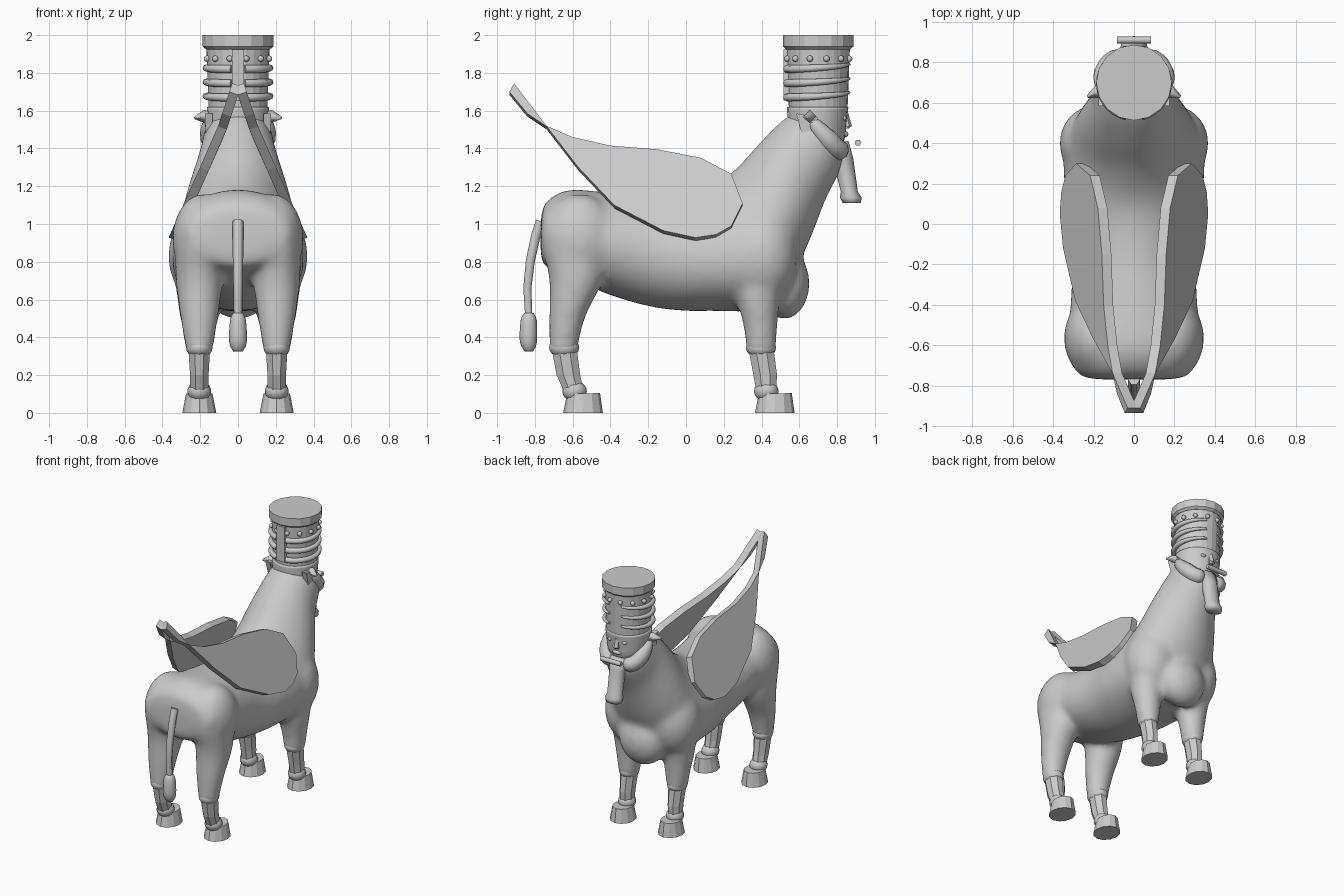
import bpy, bmesh, math
from mathutils import Vector, Matrix

if "Cube" in bpy.data.objects:
    bpy.data.objects.remove(bpy.data.objects["Cube"])

def finish(name, bm, smooth=False):
    bmesh.ops.recalc_face_normals(bm, faces=bm.faces)
    me = bpy.data.meshes.new(name)
    bm.to_mesh(me)
    bm.free()
    ob = bpy.data.objects.new(name, me)
    bpy.context.collection.objects.link(ob)
    for p in me.polygons:
        p.use_smooth = smooth
    return ob

def spline(rows, n):
    """Catmull-Rom interpolation of number rows."""
    out = []
    for i in range(len(rows) - 1):
        a, b, c, d = (rows[max(0, min(len(rows) - 1, i + k))] for k in (-1, 0, 1, 2))
        for j in range(n):
            t = j / n
            out.append([0.5 * (2*q + (r-p)*t + (2*p-5*q+4*r-s)*t*t + (3*q-p-3*r+s)*t**3)
                        for p, q, r, s in zip(a, b, c, d)])
    return out + [list(rows[-1])]

def loft(bm, rows, sides=8, x=0.0, turn=0.0):
    """Each row: one edge (y, z), opposite edge (y, z), half width, optional pinch of the first edge."""
    rings = []
    for y1, z1, y2, z2, w, *pinch in rows:
        e = pinch[0] if pinch else 0
        c = Vector((x, (y1+y2)/2, (z1+z2)/2))
        u = Vector((0, (y1-y2)/2, (z1-z2)/2))
        rings.append([bm.verts.new(c + u*math.cos(a) + Vector((w*math.sin(a)*(1-e*math.cos(a)), 0, 0)))
                      for a in (2*math.pi*(k+turn)/sides for k in range(sides))])
    for r, s in zip(rings, rings[1:]):
        for k in range(sides):
            m = (k+1) % sides
            bm.faces.new((r[k], r[m], s[m], s[k]))
    bm.faces.new(rings[0])
    bm.faces.new(rings[-1])

def ball(bm, loc, rad, seg=16):
    m = Matrix.Translation(loc) @ Matrix.Diagonal((*rad, 1))
    bmesh.ops.create_uvsphere(bm, u_segments=seg, v_segments=seg//2 + 2, radius=1, matrix=m)

def solid(name, rows, sides=8, x=0.0, turn=0.0, smooth=False):
    bm = bmesh.new()
    loft(bm, rows, sides, x, turn)
    return finish(name, bm, smooth)

def sphere(name, loc, rad, seg=16):
    bm = bmesh.new()
    ball(bm, loc, rad, seg)
    return finish(name, bm, True)

def tube(name, pts, radii, thick, res=2):
    cu = bpy.data.curves.new(name, 'CURVE')
    cu.dimensions = '3D'
    cu.bevel_depth = thick
    cu.bevel_resolution = res
    cu.use_fill_caps = True
    sp = cu.splines.new('POLY')
    sp.points.add(len(pts) - 1)
    for p, co, r in zip(sp.points, pts, radii):
        p.co = (*co, 1)
        p.radius = r
    ob = bpy.data.objects.new(name, cu)
    bpy.context.collection.objects.link(ob)
    return ob

# Body: torso, neck, shoulders, thighs and upper legs fused into one skin
torso = [(-.77, 1.0, -.77, .86, .15, 0), (-.745, 1.11, -.75, .78, .27, 0),
         (-.62, 1.18, -.64, .73, .325, 0), (-.4, 1.165, -.42, .63, .315, 0),
         (-.15, 1.145, -.15, .555, .305, .05), (.08, 1.17, .12, .54, .335, .16),
         (.25, 1.28, .46, .57, .335, .25), (.39, 1.43, .63, .86, .275, .15),
         (.5, 1.54, .74, 1.13, .21, 0), (.57, 1.59, .83, 1.31, .185, 0), (.63, 1.63, .84, 1.43, .16, 0)]
hind = [(-.765, .88, -.41, .88, .13), (-.725, .7, -.44, .7, .125),
        (-.725, .5, -.535, .5, .1), (-.725, .32, -.575, .32, .07)]
fore = [(.24, .8, .56, .8, .13), (.27, .6, .5, .6, .118),
        (.305, .45, .485, .45, .092), (.318, .32, .478, .32, .072)]
bm = bmesh.new()
loft(bm, spline(torso, 6), 40)
ball(bm, (0, .52, .685), (.185, .135, .19), 24)
for s in (-1, 1):
    ball(bm, (s*.185, -.565, .92), (.163, .205, .24), 24)
    ball(bm, (s*.19, .4, .83), (.18, .19, .25), 24)
    loft(bm, spline(hind, 4), 24, s*.205)
    loft(bm, spline(fore, 4), 24, s*.205)
body = finish('body', bm, True)
rm = body.modifiers.new('fuse', 'REMESH')
rm.mode = 'VOXEL'
rm.voxel_size = .018
rm.use_smooth_shade = True
sm = body.modifiers.new('soften', 'SMOOTH')
sm.factor = .5
sm.iterations = 18

# Lower legs: knee, faceted shin, fetlock and hoof
for s, side in ((-1, 'left'), (1, 'right')):
    for label, ky, fy in (('hind', -.645, -.59), ('front', .397, .425)):
        x = s*.205
        n = f'{side}_{label}_'
        sphere(n + 'knee', (x, ky, .345), (.07, .08, .055))
        solid(n + 'shin', [(ky-.072, .34, ky+.072, .34, .062),
                           (ky-.045, .2, ky+.09, .2, .053),
                           (fy-.055, .1, fy+.055, .1, .052)], 8, x, .5)
        sphere(n + 'fetlock', (x, fy, .115), (.063, .065, .055))
        hy = fy + .045
        solid(n + 'hoof', [(hy-.105, 0, hy+.105, 0, .09), (hy-.085, .1, hy+.09, .105, .07)],
              12, x)

# Tail with tuft
tube('tail', [(0, -.77, 1.015), (0, -.795, .94), (0, -.825, .8), (0, -.84, .66), (0, -.832, .5)],
     [1, 1, .95, .85, .75], .029, 1)
solid('tail_tuft', spline([(-.855, .53, -.81, .53, .025), (-.875, .49, -.79, .49, .042),
                           (-.88, .38, -.79, .37, .047), (-.855, .325, -.81, .325, .025)], 3),
      12, smooth=True)

# Wings: flat leaning slabs with a narrow upturned tip
blade = [(.24, 1.265), (.3, 1.11), (.24, .99), (.16, .945), (.05, .928), (-.12, .965), (-.38, 1.1),
         (-.57, 1.3), (-.74, 1.52), (-.6, 1.46), (-.4, 1.415), (-.15, 1.395), (.08, 1.35)]
tip = [(-.735, 1.515), (-.84, 1.585), (-.935, 1.7), (-.91, 1.745), (-.8, 1.6)]
def lean(z):
    return .362 - .446*(z-.94) if z < 1.5 else .112 - .33*(z-1.5)
for s, side in ((-1, 'left'), (1, 'right')):
    for part, outline in (('wing', blade), ('wing_tip', tip)):
        bm = bmesh.new()
        a, b = ([bm.verts.new((s*(lean(z)-d), y, z - d*.35)) for y, z in outline] for d in (0, .047))
        bm.faces.new(a)
        bm.faces.new(b)
        for k in range(len(a)):
            m = (k+1) % len(a)
            bm.faces.new((a[k], a[m], b[m], b[k]))
        finish(f'{side}_{part}', bm)

# Head with nose and mouth
solid('head', spline([(.6, 1.38, .8, 1.38, .09), (.56, 1.45, .84, 1.45, .14),
                      (.54, 1.53, .85, 1.53, .16), (.535, 1.62, .86, 1.62, .165)], 4),
      24, smooth=True)
solid('nose', [(.82, 1.59, .858, 1.59, .014), (.82, 1.52, .878, 1.52, .028),
               (.82, 1.505, .86, 1.505, .022)], 6)
sphere('mouth', (0, .842, 1.475), (.04, .018, .016), 10)

# Ears, cheek rolls and eyes
for s, side in ((-1, 'left'), (1, 'right')):
    tube(side + '_ear', [(s*.13, .66, 1.565), (s*.18, .655, 1.57), (s*.23, .63, 1.562)],
         [.8, 1, .2], .034, 0)
    solid(side + '_ear_base', [(.56, 1.59, .72, 1.56, .028), (.6, 1.47, .7, 1.47, .024)],
          4, s*.155, .5)
    tube(side + '_cheek_roll', spline([(s*.155, .67, 1.54), (s*.15, .73, 1.47),
                                       (s*.115, .79, 1.405), (s*.05, .825, 1.385)], 4),
         [.5, .65, .75, .85, .9] + [1]*6 + [.85, .55], .056, 3)
    sphere(side + '_eye', (s*.06, .835, 1.56), (.022, .016, .013), 10)

# Beard and the small floating bar in front of it
solid('beard', [(.765, 1.42, .86, 1.44, .07), (.78, 1.33, .885, 1.35, .06),
                (.82, 1.17, .91, 1.17, .058), (.815, 1.14, .93, 1.14, .068),
                (.83, 1.11, .925, 1.11, .062)], 12, smooth=True)
tube('lip_bar', [(-.085, .91, 1.43), (.085, .91, 1.43)], [1, 1], .018, 1)

# Crown: drum, top disc, back strip, studs and wrapped horns
CY = .7
solid('crown', [(CY-.155, 1.6, CY+.155, 1.6, .155), (CY-.168, 1.94, CY+.168, 1.94, .168)], 24)
solid('crown_top', [(CY-.17, 1.925, CY+.17, 1.925, .17), (CY-.187, 1.94, CY+.187, 1.94, .187),
                    (CY-.187, 2, CY+.187, 2, .187)], 16)
bm = bmesh.new()
bmesh.ops.create_cube(bm, size=1, matrix=Matrix.Translation((0, CY-.165, 1.79))
                      @ Matrix.Diagonal((.065, .035, .27, 1)))
finish('crown_back_strip', bm)
bm = bmesh.new()
for k in range(12):
    a = 2*math.pi*(k+.5)/12
    ball(bm, (.17*math.sin(a), CY + .17*math.cos(a), 1.875), (.017,)*3, 8)
finish('crown_studs', bm, True)
for s, side in ((-1, 'left'), (1, 'right')):
    for i, z in enumerate((1.825, 1.75, 1.675)):
        pts = []
        for k in range(15):
            t = k/14
            a = math.radians(168 - 151*t)
            pts.append((s*.17*math.sin(a), CY + .17*math.cos(a), z - .005 + .025*t*t))
        tube(f'{side}_crown_horn_{i+1}', pts, [1 - .6*(k/14)**2 for k in range(15)], .021, 2)
